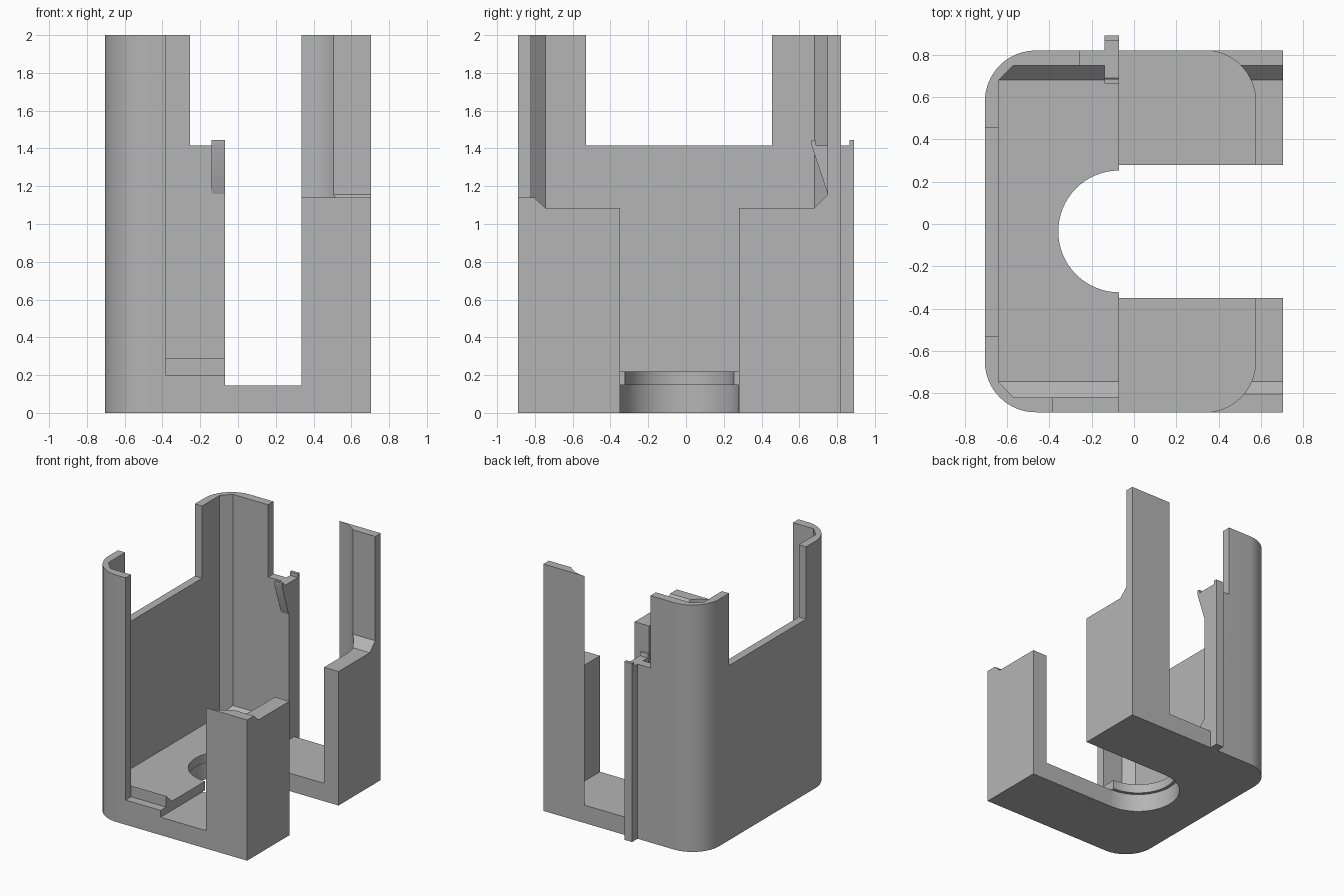
import bpy, bmesh, math

if "Cube" in bpy.data.objects:
    bpy.data.objects.remove(bpy.data.objects["Cube"])

gray = bpy.data.materials.new("plain_gray")
gray.diffuse_color = (0.46, 0.46, 0.46, 1)
gray.use_nodes = True
gray.node_tree.nodes["Principled BSDF"].inputs["Base Color"].default_value = gray.diffuse_color


def finish(name, bm):
    bmesh.ops.recalc_face_normals(bm, faces=bm.faces[:])
    me = bpy.data.meshes.new(name)
    bm.to_mesh(me)
    bm.free()
    me.materials.append(gray)
    ob = bpy.data.objects.new(name, me)
    bpy.context.collection.objects.link(ob)
    return ob


def prism(name, pts, lo, hi, axis="z"):
    """Extrude a flat outline: (x, y) along z, or (y, z) along x."""
    bm = bmesh.new()
    place = (lambda a, b: (a, b, lo)) if axis == "z" else (lambda a, b: (lo, a, b))
    face = bm.faces.new([bm.verts.new(place(a, b)) for a, b in pts])
    geo = bmesh.ops.extrude_face_region(bm, geom=[face])["geom"]
    step = (0, 0, hi - lo) if axis == "z" else (hi - lo, 0, 0)
    bmesh.ops.translate(bm, vec=step, verts=[v for v in geo if isinstance(v, bmesh.types.BMVert)])
    return finish(name, bm)


def box(name, x, y, z):
    return prism(name, [(x[0], y[0]), (x[1], y[0]), (x[1], y[1]), (x[0], y[1])], *z)


def hull(name, pts):
    bm = bmesh.new()
    for p in pts:
        bm.verts.new(p)
    bmesh.ops.convex_hull(bm, input=bm.verts[:])
    return finish(name, bm)


def arc(cx, cy, r, a0, a1, n=16):
    return [(cx + r * math.cos(math.radians(a0 + (a1 - a0) * i / n)),
             cy + r * math.sin(math.radians(a0 + (a1 - a0) * i / n))) for i in range(n + 1)]


R = 0.24
X, YF, YB = 0.705, -0.89, 0.82

# Outer block, rounded on the left
body = prism("holder_body", [(X, YF), (X, YB)] + arc(-X + R, YB - R, R, 90, 180)
             + arc(-X + R, YF + R, R, 180, 270), 0, 2)

# Left pocket with bevelled floor and corners
pocket = [(-0.64, -0.745, 0.22), (-0.64, 0.68, 0.22), (0, -0.745, 0.22), (0, 0.68, 0.22)]
for z in (0.29, 3):
    pocket += [(-0.64, -0.745, z), (-0.57, -0.82, z), (0, -0.82, z),
               (0, 0.75, z), (-0.57, 0.75, z), (-0.64, 0.68, z)]

# Raised pocket over the right posts
ledge = []
for x in (0, 1):
    ledge += [(x, -0.745, 1.085), (x, 0.68, 1.085)]
    ledge += [(x, y, z) for y in (-0.82, 0.75) for z in (1.155, 3)]

# Rounded bay between the left shell and the right posts
bay = ([(-0.07, -1), (0.335, -1)] + arc(0.335, YF + R, R, -90, 0)
       + arc(0.335, YB - R, R, 0, 90) + [(0.335, 1), (-0.07, 1)])

cutters = [
    hull("pocket_cutter", pocket),
    prism("bay_cutter", bay, 0.145, 3.1),
    hull("ledge_cutter", ledge),
    box("front_post_top_cutter", (0.1, 1), (-1, -0.6), (1.14, 3.2)),
    box("slot_cutter", (-0.07, 1.1), (-0.35, 0.28), (-1, 3.3)),
    prism("lower_bore_cutter", arc(-0.07, -0.035, 0.314, 0, 354.375, 63), -0.5, 0.147),
    prism("upper_bore_cutter", arc(-0.07, -0.035, 0.288, 0, 354.375, 63), 0.1, 0.6),
    box("side_notch_cutter", (-1, -0.6), (-0.53, 0.455), (1.415, 3.4)),
    box("front_opening_cutter", (-0.385, 0.05), (-1.1, -0.82), (0.2, 3.5)),
    box("back_notch_cutter", (-0.255, 0.06), (0.7, 1.1), (1.415, 3.6)),
]
for c in cutters:
    m = body.modifiers.new(c.name, "BOOLEAN")
    m.operation, m.solver, m.object = "DIFFERENCE", "EXACT", c
bpy.context.view_layer.update()
cut = bpy.data.meshes.new_from_object(body.evaluated_get(bpy.context.evaluated_depsgraph_get()))
body.modifiers.clear()
body.data = cut
for c in cutters:
    bpy.data.objects.remove(c)

# Inner catch, outer rib and their small lips
catch = prism("inner_catch", [(0.75, 1.16), (0.75, 1.415), (0.69, 1.415), (0.685, 1.445),
                              (0.665, 1.445), (0.665, 1.415)], -0.14, -0.07, "x")
rib = prism("outer_rib", [(0.82, 0), (0.89, 0), (0.89, 1.445), (0.865, 1.445),
                          (0.865, 1.415), (0.82, 1.415)], -0.14, -0.07, "x")

for ob in (body, catch, rib):
    ob.select_set(True)
bpy.context.view_layer.objects.active = body
bpy.ops.object.shade_smooth_by_angle(angle=math.radians(30))
